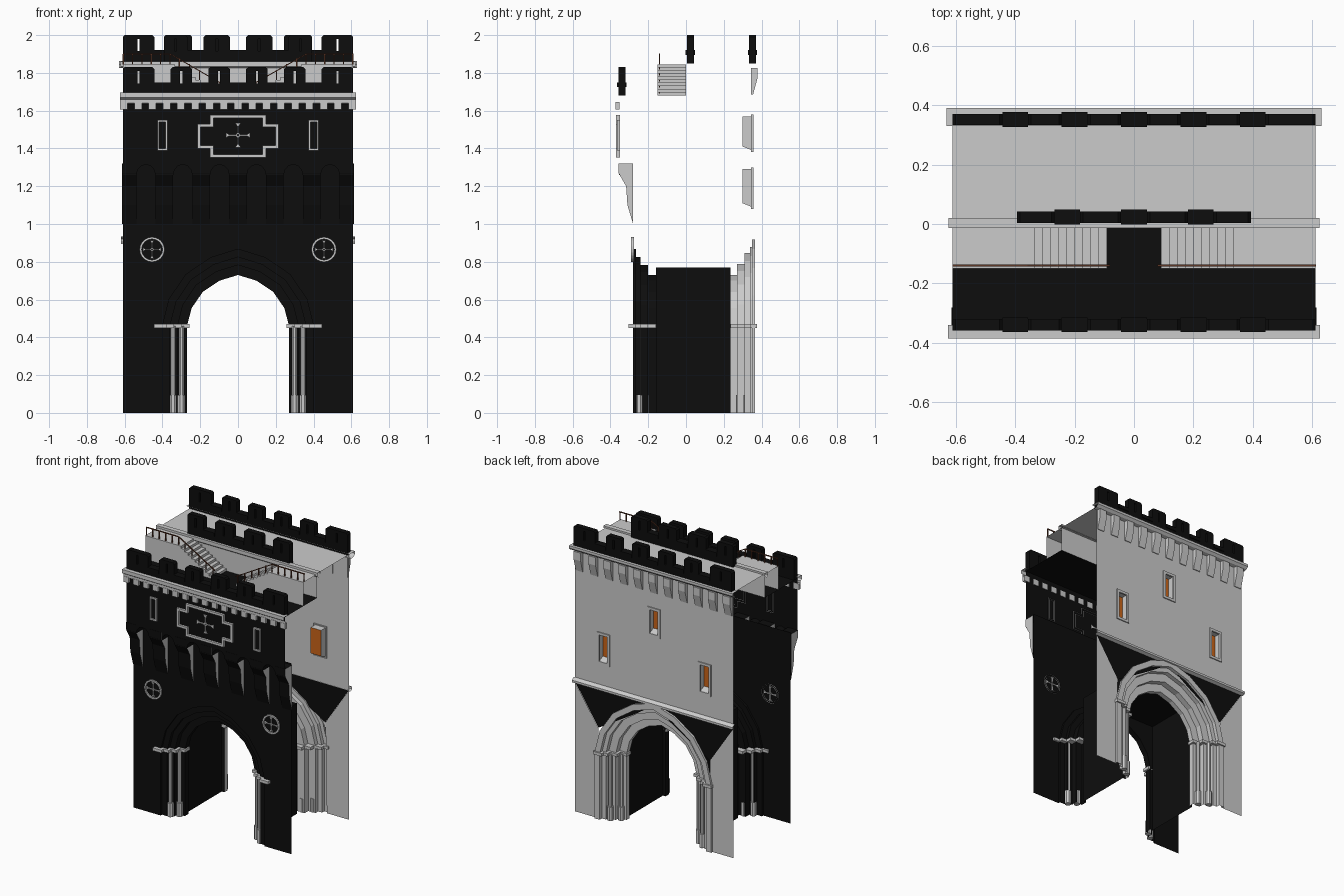
import bpy
from math import sin, cos, pi

if "Cube" in bpy.data.objects:
    bpy.data.objects.remove(bpy.data.objects["Cube"])

def material(name, col):
    m = bpy.data.materials.new(name)
    m.diffuse_color = (*col, 1)
    m.use_nodes = True
    m.node_tree.nodes["Principled BSDF"].inputs["Base Color"].default_value = m.diffuse_color
    return m

DARK = material("dark_stone", (0.004, 0.004, 0.004))
ORANGE = material("window_glow", (0.6, 0.13, 0.01))
BROWN = material("rail_wood", (0.12, 0.04, 0.02))
parts = {}

def add(name, verts, faces, mat=None):
    V, F, _ = parts.setdefault(name, ([], [], mat))
    n = len(V)
    V.extend(verts)
    F.extend([[i + n for i in f] for f in faces])

def place(axis, p, a):
    return {'x': (a, p[0], p[1]), 'y': (p[0], a, p[1]), 'z': (p[0], p[1], a)}[axis]

def plate(name, pts, axis, a, mat=None):
    add(name, [place(axis, p, a) for p in pts], [list(range(len(pts)))], mat)

def ribbon(name, pts, axis, a, b, mat=None, closed=False):
    n = len(pts)
    v = [place(axis, p, a) for p in pts] + [place(axis, p, b) for p in pts]
    add(name, v, [[i, (i + 1) % n, (i + 1) % n + n, i + n] for i in range(n if closed else n - 1)], mat)

def prism(name, pts, axis, a, b, mat=None):
    ribbon(name, pts, axis, a, b, mat, True)
    plate(name, pts, axis, a, mat)
    plate(name, pts, axis, b, mat)

def rect(a, b, c, d):
    return [(a, c), (b, c), (b, d), (a, d)]

def box(name, x0, x1, y0, y1, z0, z1, mat=None):
    prism(name, rect(x0, x1, z0, z1), 'y', y0, y1, mat)

def ring(name, outer, inner, y0, y1, mat=None):
    n = len(outer)
    ribbon(name, outer, 'y', y0, y1, mat, True)
    ribbon(name, inner, 'y', y0, y1, mat, True)
    v = [(x, y0, z) for x, z in outer + inner]
    add(name, v, [[i, (i + 1) % n, (i + 1) % n + n, i + n] for i in range(n)], mat)

# pointed arch outline, left foot to right foot, widened by d
HALF = [(1, 0), (.91, .35), (.69, .67), (.36, .89)]
def arch(d):
    w, h = .27 + d, .27 + d * 1.05
    r = [(w, 0)] + [(w * x, .46 + h * z) for x, z in HALF]
    return [(-x, z) for x, z in r] + [(0, .46 + h)] + r[::-1]

def holed(d, w, top):
    return arch(d) + [(w, 0), (w, top), (-w, top), (-w, 0)]

# stepped arch orders through both facades
front_steps = [(0, -.16), (0, -.2), (.05, -.2), (.05, -.24), (.09, -.24), (.09, -.265), (.13, -.265), (.13, -.28)]
back_steps = [(0, .235), (0, .27), (.055, .27), (.055, .31), (.11, .31), (.11, .34), (.14, .34), (.14, .365), (.18, .365), (.18, .35)]
for name, steps, mat in (("front_arch", front_steps, DARK), ("back_arch", back_steps, None)):
    for (d0, y0), (d1, y1) in zip(steps, steps[1:]):
        a, b = arch(d0), arch(d1)
        n = len(a)
        add(name, [(x, y0, z) for x, z in a] + [(x, y1, z) for x, z in b],
            [[i, i + 1, i + 1 + n, i + n] for i in range(n - 1)], mat)

# passage through the gate
ribbon("passage", [(-.29, 0), (-.29, .77), (.29, .77), (.29, 0)], 'y', -.16, .235, DARK)
for y in (-.16, .235):
    plate("passage", holed(0, .29, .77), 'y', y, DARK)

# columns with bases and capitals at the jambs
def column(x, y, r, z0, z1):
    prism("columns", [(x + r * cos(k * pi / 4 + pi / 8), y + r * sin(k * pi / 4 + pi / 8)) for k in range(8)], 'z', z0, z1)

for s in (-1, 1):
    for x, y in ((.3, -.215), (.345, -.25), (.30, .285), (.355, .325)):
        column(s * x, y, .014, 0, .46)
        column(s * x, y, .021, 0, .095)
    for d, y0, y1 in ((0, -.215, -.16), (.04, -.255, -.2), (.08, -.28, -.24), (.12, -.305, -.265),
                      (0, .235, .285), (.045, .27, .325), (.1, .31, .355), (.13, .34, .375)):
        x = sorted((s * (.258 + d), s * (.325 + d)))
        box("capitals", *x, y0, y1, .45, .47)

# front wall, lower part and overhanging upper part with scallops
plate("front_wall_lower", holed(.13, .61, 1.33), 'y', -.28, DARK)
scallop = [(-.61, 1.26)]
for k in range(6):
    c = (k - 2.5) * .195
    scallop += [(c - .05 * cos(t * pi / 6), 1.26 + .055 * sin(t * pi / 6)) for t in range(7)]
scallop.append((.61, 1.26))
plate("front_wall_upper", scallop + [(.61, 1.68), (-.61, 1.68)], 'y', -.355, DARK)
ribbon("front_wall_upper", scallop[1:-1], 'y', -.355, -.28, DARK)
corbel = [(-.28, 1.0), (-.31, 1.1), (-.317, 1.2), (-.357, 1.27), (-.357, 1.32), (-.28, 1.32)]
for k in range(7):
    c = (k - 3) * .195
    a, b = max(c - .047, -.613), min(c + .047, .613)
    ribbon("corbel_fronts", corbel, 'x', a, b, DARK)
    plate("corbel_sides", corbel, 'x', a, None)
    plate("corbel_sides", corbel, 'x', b, None)

# front cornice and dentils
ribbon("front_cornice", [(-.355, 1.635), (-.37, 1.64), (-.37, 1.66), (-.385, 1.67), (-.385, 1.695), (-.34, 1.695)], 'x', -.625, .625)
for k in range(17):
    c = (k - 8) * .0755
    box("dentils", c - .02, c + .02, -.372, -.352, 1.605, 1.645)

# front panels, cross ornaments and round medallions
def stepped(t):
    a, b, c, d = .215 - t, .147 - t, .113 - t, .065 - t
    q = [(a, -d), (a, d), (b, d), (b, c)]
    pts = q + [(-x, z) for x, z in ((b, c), (b, d), (a, d), (a, -d))]
    pts += [(-b, -d), (-b, -c), (b, -c), (b, -d)]
    return [(x, 1.465 + z) for x, z in pts]

def cross(x, z, r, y0, y1):
    for dx, dz in ((1, 0), (-1, 0), (0, 1), (0, -1)):
        arm = [(.1, .05), (.75, .06), (1, .22), (1, -.22), (.75, -.06), (.1, -.05)]
        prism("crosses", [(x + r * (u * dx - v * dz), z + r * (u * dz + v * dx)) for u, v in arm], 'y', y0, y1)
    ring("crosses", circle(x, z, r * .2, 8), circle(x, z, r * .08, 8), y0, y1)

def circle(x, z, r, n=24):
    return [(x + r * cos(2 * pi * k / n), z + r * sin(2 * pi * k / n)) for k in range(n)]

ring("shield_panel_frame", stepped(0), stepped(.016), -.37, -.35)
cross(0, 1.47, .064, -.363, -.35)
for s in (-1, 1):
    x = s * .4
    ring("side_panel_frames", rect(x - .027, x + .027, 1.39, 1.55), rect(x - .017, x + .017, 1.4, 1.54), -.366, -.35)
    ring("medallions", circle(s * .455, .865, .066), circle(s * .455, .865, .055), -.29, -.275)
    cross(s * .455, .865, .048, -.288, -.275)

# back wall: lower piers with dark spandrels, upper wall with window openings
for s in (-1, 1):
    plate("back_piers", [(s * .44, 0), (s * .61, 0), (s * .61, .9), (s * .43, .63)], 'y', .35)
    plate("back_spandrels", [(s * .61, .9), (0, .9), (s * .15, .8), (s * .43, .63)], 'y', .348, DARK)
xs = [-.61, -.43, -.35, -.04, .04, .35, .43, .61]
zs = [.9, 1.09, 1.29, 1.39, 1.57, 1.85]
holes = {(1, 1), (5, 1), (3, 3)}
for i in range(7):
    for j in range(5):
        if (i, j) not in holes:
            plate("back_wall", rect(xs[i], xs[i + 1], zs[j], zs[j + 1]), 'y', .35)
            continue
        a, b, c, d = xs[i], xs[i + 1], zs[j], zs[j + 1]
        ring("window_frames", rect(a - .01, b + .01, c - .01, d + .01), rect(a + .008, b - .008, c + .008, d - .008), .357, .345)
        v = [(x, .35, z) for x, z in rect(a, b, c, d)] + [(x, .30, z) for x, z in rect(a, b, c + .02, d)]
        add("window_reveals", v, [[k, (k + 1) % 4, (k + 1) % 4 + 4, k + 4] for k in range(4)])
        plate("window_panes", rect(a, b, c + .02, d), 'y', .30, ORANGE)
ribbon("string_course", [(.35, .895), (.372, .905), (.372, .92), (.35, .935)], 'x', -.62, .62)

# back brackets and cornices of the terrace
for k in range(11):
    c = (k - 5) * .115
    prism("back_brackets", [(.345, 1.685), (.355, 1.685), (.378, 1.77), (.378, 1.825), (.345, 1.825)], 'x', c - .027, c + .027)
ribbon("back_cornice", [(.35, 1.825), (.375, 1.83), (.39, 1.845), (.39, 1.862), (.33, 1.862)], 'x', -.63, .63)
ribbon("terrace_cornice", [(0, 1.825), (-.013, 1.835), (-.013, 1.86), (.02, 1.86), (.02, 1.845)], 'x', -.623, .623)

# roof floors
plate("terrace_floor", rect(-.61, .61, 0, .35), 'z', 1.848)
plate("terrace_riser", rect(-.61, .61, 1.68, 1.848), 'y', 0)
plate("front_walk", rect(-.61, .61, -.355, 0), 'z', 1.68, DARK)

# stairs, landings and railings
def bar(x0, z0, x1, z1, t=.003):
    prism("railings", [(x0 - t * .5, z0 - t), (x1 + t * .5, z1 - t), (x1 + t * .5, z1 + t), (x0 - t * .5, z0 + t)], 'y', -.143, -.137, BROWN)

for s in (-1, 1):
    path = [(s * .09, 1.68)]
    for k in range(10):
        x, z = .09 + k * .027, 1.68 + (k + 1) * .0165
        path += [(s * x, z), (s * (x + .027), z)]
    path.append((s * .61, 1.845))
    ribbon("stairs", path, 'y', -.15, 0)
    plate("stairs", path + [(s * .61, 1.68)], 'y', -.15)
    bar(s * .36, 1.9, s * .61, 1.9)
    bar(s * .08, 1.74, s * .36, 1.9)
    for k in range(6):
        x = s * (.36 + k * .0495)
        box("railings", x - .003, x + .003, -.143, -.137, 1.845, 1.9, BROWN)
    for k in range(5):
        x, z = .095 + k * .054, 1.69 + k * .032
        box("railings", s * x - .003, s * x + .003, -.143, -.137, z, z + .06, BROWN)

# battlements: low wall, slit merlons with chamfered tops, embrasure sills
def battlement(name, half, y0, y1, z, gaps, g=.043):
    box(name, -half, half, y0, y1, z, z + .065, DARK)
    for c in gaps:
        box(name, c - g, c + g, y0 - .006, y1 + .006, z + .045, z + .07, DARK)
    edges = [-half] + [e for c in gaps for e in (c - g, c + g)] + [half]
    for a, b in zip(edges[::2], edges[1::2]):
        m, t, top = (a + b) / 2, .006, z + .15
        for e, s in ((a, 1), (b, -1)):
            prism(name, [(e, z + .065), (e, top - .01), (e + s * .01, top), (m - s * t, top), (m - s * t, z + .065)], 'y', y0, y1, DARK)
        box(name, m - t, m + t, y0, y1, top - .02, top, DARK)

five = [-.4, -.2, 0, .2, .4]
battlement("front_battlement", .61, -.358, -.32, 1.68, five)
battlement("back_battlement", .61, .333, .37, 1.85, five)
battlement("middle_battlement", .393, .004, .042, 1.85, [-.225, 0, .225])

# create the objects
for name, (V, F, mat) in parts.items():
    me = bpy.data.meshes.new(name)
    me.from_pydata(V, [], F)
    if mat:
        me.materials.append(mat)
    bpy.context.collection.objects.link(bpy.data.objects.new(name, me))
